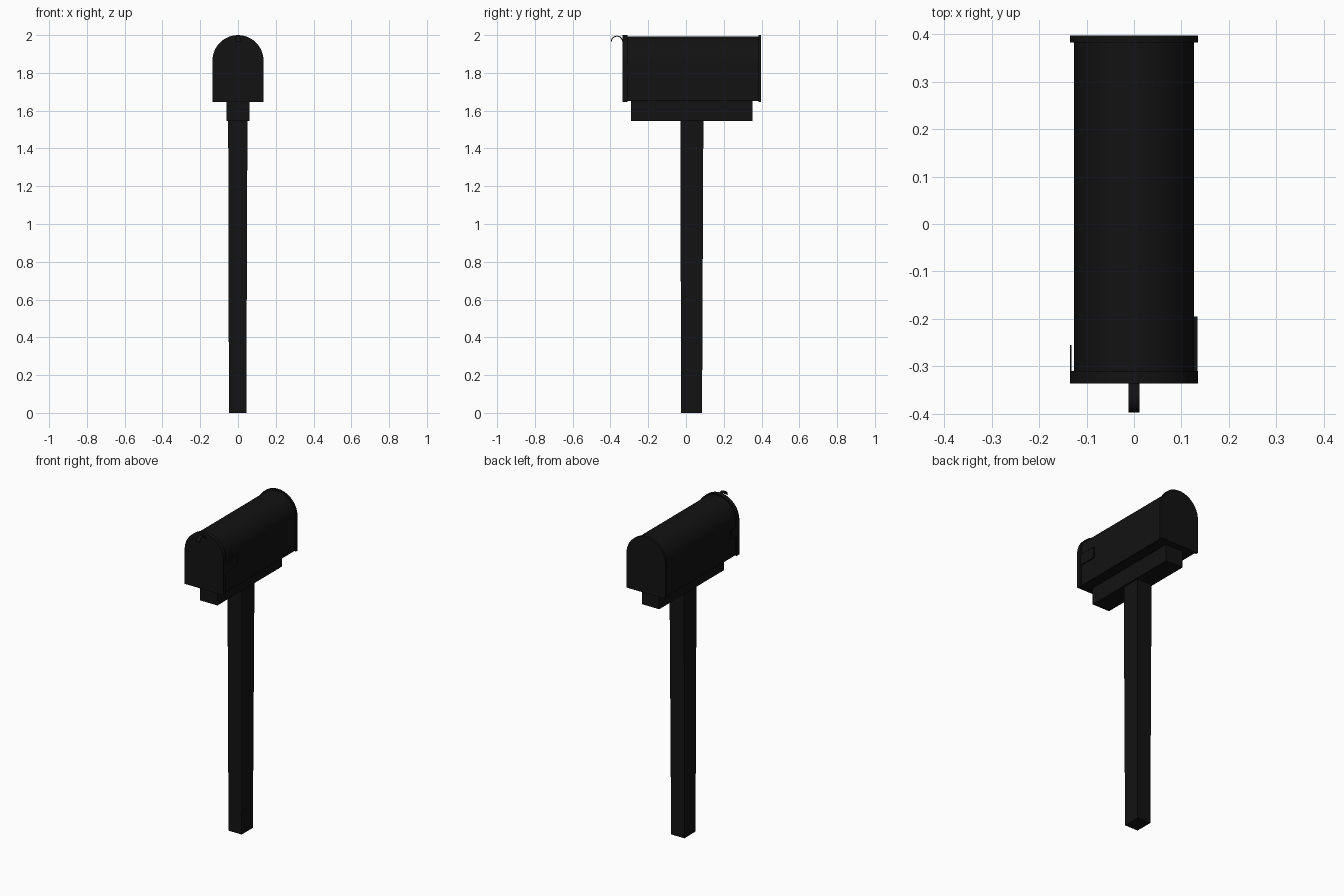
import bpy, bmesh, math

if "Cube" in bpy.data.objects:
    bpy.data.objects.remove(bpy.data.objects["Cube"])

black = bpy.data.materials.new("black_paint")
black.diffuse_color = (0.006, 0.006, 0.006, 1)
black.use_nodes = True
black.node_tree.nodes["Principled BSDF"].inputs["Base Color"].default_value = black.diffuse_color


def make(name, bm):
    bmesh.ops.recalc_face_normals(bm, faces=bm.faces[:])
    me = bpy.data.meshes.new(name)
    bm.to_mesh(me)
    bm.free()
    me.materials.append(black)
    ob = bpy.data.objects.new(name, me)
    bpy.context.collection.objects.link(ob)
    bpy.ops.object.select_all(action='DESELECT')
    ob.select_set(True)
    bpy.context.view_layer.objects.active = ob
    bpy.ops.object.shade_smooth_by_angle(angle=math.radians(35))
    return ob


def extrude(name, pts, vec):
    """Solid from a closed planar outline swept along vec."""
    bm = bmesh.new()
    face = bm.faces.new([bm.verts.new(p) for p in pts])
    new = bmesh.ops.extrude_face_region(bm, geom=[face], use_keep_orig=True)
    verts = [g for g in new['geom'] if isinstance(g, bmesh.types.BMVert)]
    bmesh.ops.translate(bm, verts=verts, vec=vec)
    return make(name, bm)


def box(name, x0, x1, y0, y1, z0, z1):
    pts = [(x0, y0, z0), (x1, y0, z0), (x1, y1, z0), (x0, y1, z0)]
    return extrude(name, pts, (0, 0, z1 - z0))


def arch(name, r, y0, y1, z0, zc=1.865, n=24):
    pts = [(-r, y0, z0), (r, y0, z0)]
    pts += [(r * math.cos(math.pi * i / n), y0, zc + r * math.sin(math.pi * i / n))
            for i in range(n + 1)]
    return extrude(name, pts, (0, y1 - y0, 0))


# Arched box with a slightly larger door and back cap
arch("mailbox_body", 0.127, -0.32, 0.39, 1.65)
arch("front_door", 0.135, -0.337, -0.31, 1.647)
arch("back_cap", 0.135, 0.383, 0.398, 1.647)

# Mounting board under the box
box("mounting_board", -0.06, 0.06, -0.29, 0.352, 1.545, 1.655)

# Post, a little narrower at the foot
bm = bmesh.new()
rings = []
for x0, x1, y0, y1, z in [(-0.048, 0.044, -0.026, 0.085, 0), (-0.052, 0.05, -0.03, 0.092, 1.55)]:
    rings.append([bm.verts.new(p) for p in
                  [(x0, y0, z), (x1, y0, z), (x1, y1, z), (x0, y1, z)]])
for i in range(4):
    j = (i + 1) % 4
    bm.faces.new([rings[0][i], rings[0][j], rings[1][j], rings[1][i]])
for r in rings:
    bm.faces.new(r)
make("post", bm)

# Curved pull tab at the top of the door
outer, inner = [], []
for i in range(13):
    a = math.pi * i / 12
    for ring, ry, rz in ((outer, 0.032, 0.030), (inner, 0.027, 0.025)):
        ring.append((-0.012, -0.366 + ry * math.cos(a), 1.967 + rz * math.sin(a)))
extrude("door_pull", outer + inner[::-1], (0.024, 0, 0))

# Signal flag on the right side, catch plate on the left
box("signal_flag", 0.125, 0.134, -0.315, -0.195, 1.78, 1.85)
box("door_catch", -0.135, -0.132, -0.32, -0.255, 1.77, 1.83)
